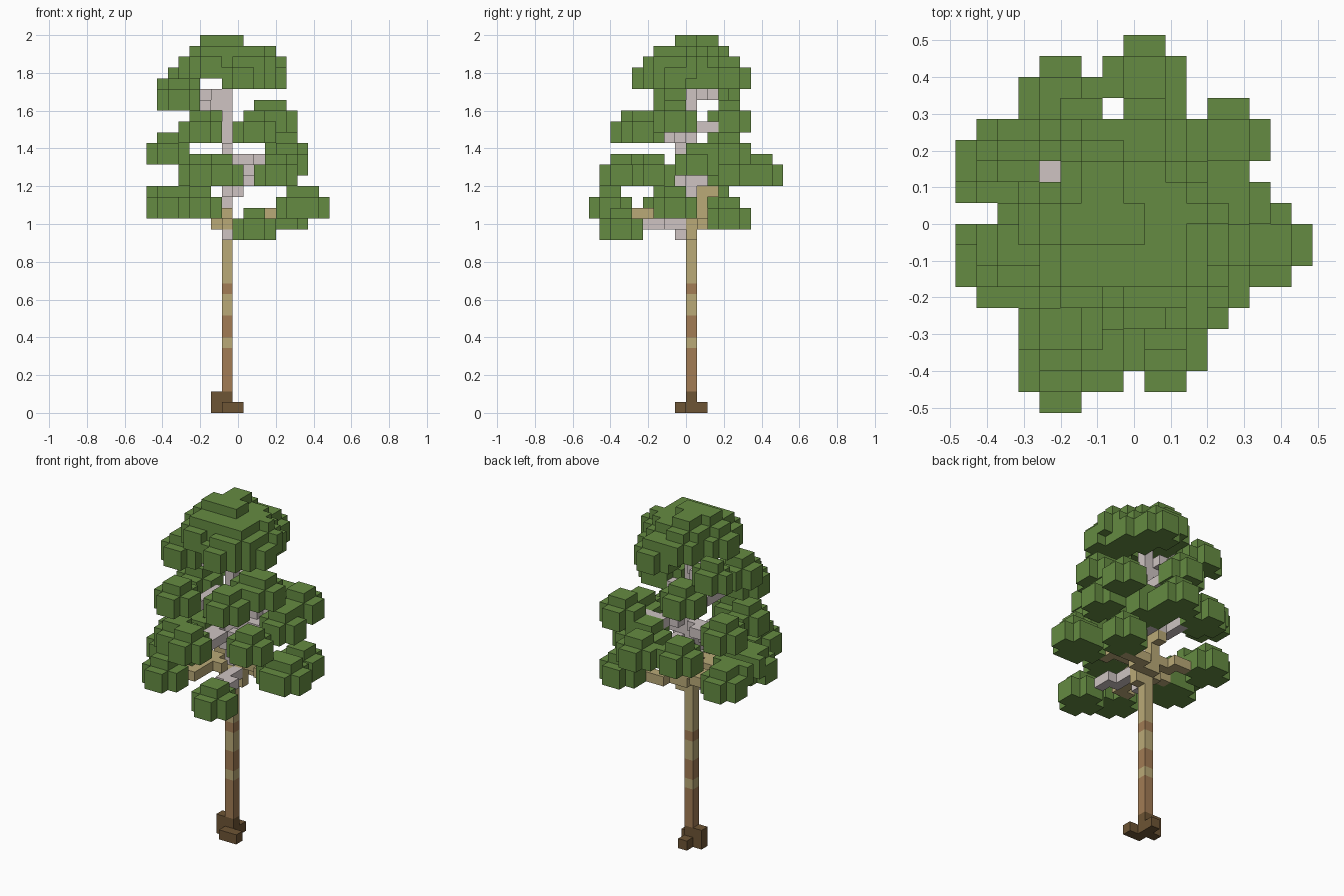
import bpy, bmesh
from mathutils import Vector

if "Cube" in bpy.data.objects:
    bpy.data.objects.remove(bpy.data.objects["Cube"])

UNIT = 2 / 35                      # edge of one block
GRID = Vector((17, 18, 0)) / 2     # centre of the block grid
TRUNK = (7, 9)                     # column that holds the trunk


def material(name, rgb):
    mat = bpy.data.materials.new(name)
    mat.use_nodes = True
    color = (*rgb, 1)
    mat.diffuse_color = color
    mat.node_tree.nodes["Principled BSDF"].inputs["Base Color"].default_value = color
    return mat


MATS = {
    "leaf": material("leaf green", (.13, .26, .054)),
    "pale": material("pale grey bark", (.62, .55, .54)),
    "tan": material("tan bark", (.49, .4, .185)),
    "brown": material("brown bark", (.36, .2, .09)),
    "dark": material("dark root brown", (.155, .09, .035)),
}
blocks = {}                        # cell -> (part name, colour name)


def put(cell, part, color):
    blocks.setdefault(cell, (part, color))


def leaf_clump(x, y, z, w=4, d=4, cap=True):
    """Two broad layers without corners, capped by a smaller layer."""
    for i in range(w):
        for j in range(d):
            edge_x, edge_y = i in (0, w - 1), j in (0, d - 1)
            if edge_x and edge_y:
                continue
            for k in range(3 if cap and not (edge_x or edge_y) else 2):
                put((x + i, y + j, z + k), "foliage", "leaf")


def branch(x, y, z, color):
    """Stepped limb from the trunk to a clump, one block lower at its root."""
    dx, dy = x - TRUNK[0], y - TRUNK[1]
    steps = abs(dx) + abs(dy)
    px, py = TRUNK
    for s in range(1, steps + 1):
        t = s / steps
        nx, ny = TRUNK[0] + round(dx * t), TRUNK[1] + round(dy * t)
        level = z - 1 if t < .2 else z
        if nx != px and ny != py:
            put((nx, py, level), "branches", color)
        put((nx, ny, level), "branches", color)
        px, py = nx, ny


# Trunk, banded by height
def bark(z):
    if z < 2:
        return "dark"
    if z > 17:
        return "pale"
    return "brown" if z < 6 or z in (7, 8, 11) else "tan"


for z in range(32):
    put((*TRUNK, z), "trunk", bark(z))

# Roots
for cell in ((6, 9, 0), (6, 9, 1), (7, 8, 0), (8, 8, 0), (7, 10, 0)):
    put(cell, "roots", "dark")

# Foliage clumps, lowest tier first
clumps = [
    (8, 1, 16), (11, 11, 17), (12, 6, 18, 5, 4), (0, 5, 18, 5, 4), (0, 10, 18),
    (3, 0, 18), (7, 14, 21), (5, 1, 21), (3, 2, 21), (10, 4, 21), (8, 11, 21),
    (3, 13, 21), (11, 8, 22), (11, 11, 23), (0, 10, 23), (3, 2, 25), (8, 3, 25),
    (4, 11, 26), (9, 6, 26, 5, 4), (1, 6, 28), (1, 11, 29, 4, 3),
]
for c in clumps:
    leaf_clump(*c)

# Ragged tufts on the lowest left clumps
for x in range(4):
    for y in (8, 10):
        for z in (19, 20):
            put((x, y, z), "foliage", "leaf")

# Crown: lower ring, middle ring, then the lobed top
for c in ((7, 4, 30), (9, 6, 30), (8, 9, 30), (7, 11, 30),
          (3, 7, 31), (4, 5, 31), (8, 5, 31), (9, 8, 31, 4, 3), (5, 10, 31),
          (4, 7, 32), (5, 9, 32), (6, 7, 32),
          (7, 7, 32, 4, 5, False), (5, 6, 32, 5, 4, False)):
    leaf_clump(*c)

# Upright limb behind the trunk
for z in range(17, 21):
    put((7, 10, z), "branches", "tan")
put((7, 11, 20), "branches", "tan")

# Branches to every clump below the crown
for x, y, z, *size in clumps:
    branch(x + 2, y + 2, max(z, 17), "tan" if z in (17, 18) else "pale")


# Mesh building: only the outer faces of the blocks
def build(part):
    bm = bmesh.new()
    mesh = bpy.data.meshes.new(part)
    slots = []
    for cell, (owner, color) in blocks.items():
        if owner != part:
            continue
        if color not in slots:
            slots.append(color)
            mesh.materials.append(MATS[color])
        centre = Vector(cell) + Vector((.5, .5, .5)) - GRID
        for axis in range(3):
            for sign in (-1, 1):
                n = Vector((0, 0, 0))
                n[axis] = sign
                if tuple(int(a + b) for a, b in zip(cell, n)) in blocks:
                    continue
                u = Vector((n.y, n.z, n.x))
                v = n.cross(u)
                corners = (-u - v, u - v, u + v, v - u)
                face = bm.faces.new(
                    [bm.verts.new((centre + (n + c) / 2) * UNIT) for c in corners])
                face.material_index = slots.index(color)
    bmesh.ops.remove_doubles(bm, verts=bm.verts, dist=UNIT / 100)
    bm.to_mesh(mesh)
    bm.free()
    bpy.context.collection.objects.link(bpy.data.objects.new(part, mesh))


for part in ("trunk", "roots", "branches", "foliage"):
    build(part)
